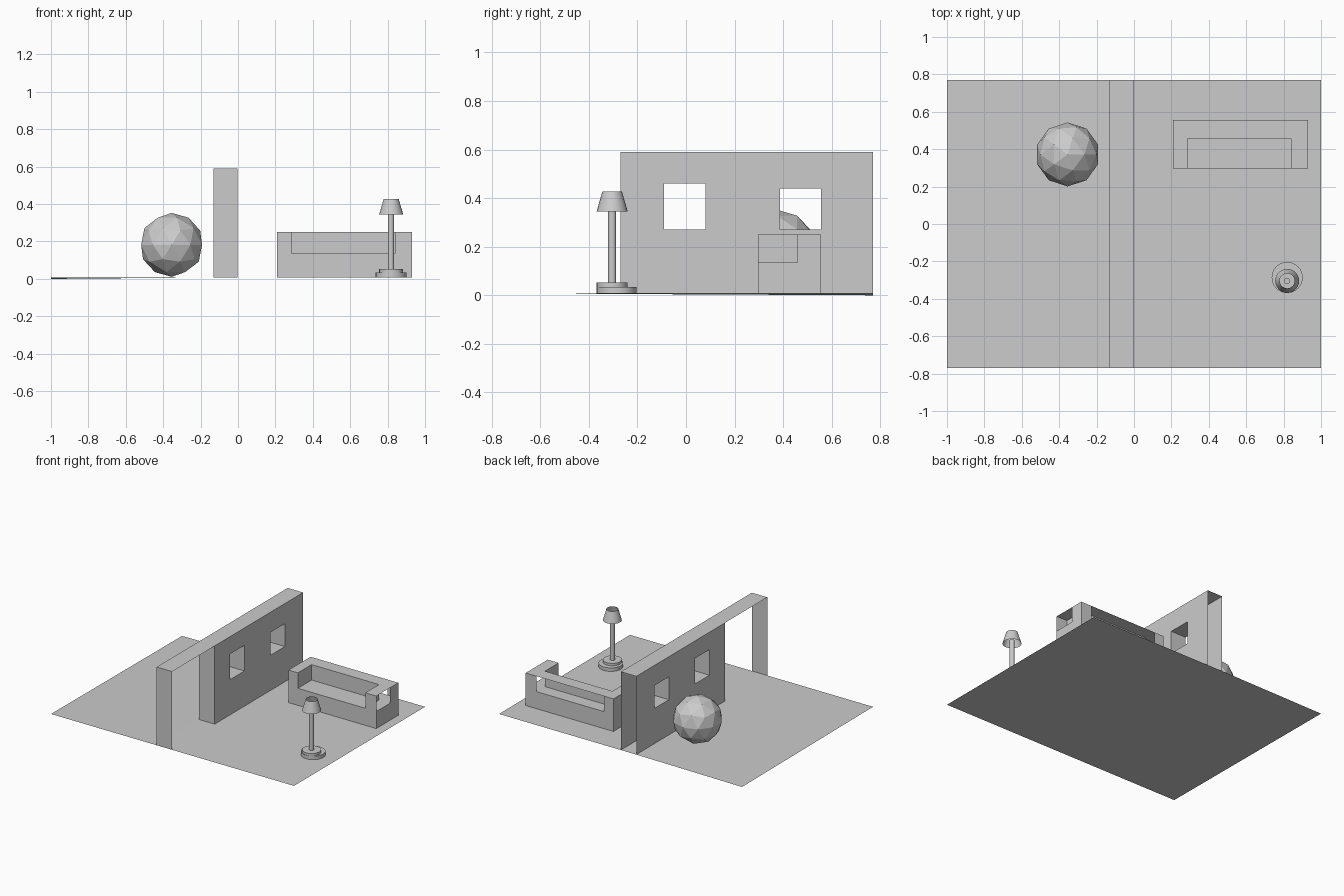
import bpy, bmesh
from mathutils import Vector

if "Cube" in bpy.data.objects:
    bpy.data.objects.remove(bpy.data.objects["Cube"])


def finish(bm, name):
    bmesh.ops.remove_doubles(bm, verts=bm.verts, dist=1e-5)
    me = bpy.data.meshes.new(name)
    bm.to_mesh(me)
    bm.free()
    ob = bpy.data.objects.new(name, me)
    bpy.context.collection.objects.link(ob)
    return ob


def panel(bm, axis, at, us, vs, holes=(), flip=False):
    """Flat sheet at axis=at, split along us and vs, leaving out the holes."""
    for u0, u1 in zip(us, us[1:]):
        for v0, v1 in zip(vs, vs[1:]):
            cu, cv = (u0 + u1) / 2, (v0 + v1) / 2
            if any(a < cu < b and c < cv < d for a, b, c, d in holes):
                continue
            pts = []
            for u, v in ((u0, v0), (u1, v0), (u1, v1), (u0, v1)):
                p = [u, v]
                p.insert(axis, at)
                pts.append(bm.verts.new(p))
            # (u, v) order gives +x, -y, +z normals
            bm.faces.new(pts[::-1] if flip else pts)


def cylinder(name, x, y, z0, z1, r0, r1, caps=True):
    bm = bmesh.new()
    bmesh.ops.create_cone(bm, cap_ends=caps, segments=24,
                          radius1=r0, radius2=r1, depth=z1 - z0)
    bmesh.ops.translate(bm, verts=bm.verts, vec=Vector((x, y, (z0 + z1) / 2)))
    ob = finish(bm, name)
    bpy.context.view_layer.objects.active = ob
    ob.select_set(True)
    bpy.ops.object.shade_smooth_by_angle()
    ob.select_set(False)
    return ob


X, Y, Z = 0, 1, 2
FLOOR = 0.008

# floor: two sheets meeting under the wall, one corner dipping slightly
bm = bmesh.new()
panel(bm, Z, FLOOR, [-1, -0.13, 1], [-0.77, 0.77])
floor = finish(bm, "floor")
for v in floor.data.vertices:
    if v.co.x < -0.9 and v.co.y > 0:
        v.co.z = 0

# wall: hollow, two windows, doorway gap at the front, open back end
bm = bmesh.new()
windows = [(-0.09, 0.08, 0.27, 0.46), (0.387, 0.555, 0.27, 0.44)]
ys = [-0.27, -0.09, 0.08, 0.387, 0.555, 0.77]
zs = [FLOOR, 0.27, 0.44, 0.46, 0.59]
wx = [-0.13, -0.003]
panel(bm, X, wx[1], ys, zs, windows)
panel(bm, X, wx[0], ys, zs, windows, flip=True)
panel(bm, Z, 0.59, wx, [-0.77] + ys)
for y in (-0.77, -0.27):
    panel(bm, Y, y, wx, [FLOOR, 0.59])
for y0, y1, z0, z1 in windows:
    panel(bm, Y, y0, wx, [z0, z1], flip=True)
    panel(bm, Y, y1, wx, [z0, z1])
    panel(bm, Z, z0, wx, [y0, y1])
    panel(bm, Z, z1, wx, [y0, y1], flip=True)
finish(bm, "wall")

# sofa: hollow shell, cut out behind the backrest and beside the arms
bm = bmesh.new()
sx = [0.208, 0.285, 0.84, 0.93]
sy = [0.297, 0.458, 0.556]
sz = [FLOOR, 0.135, 0.25]
seat_front = [(sx[1], sx[2], sz[1], sz[2])]
panel(bm, Y, sy[0], sx, sz, seat_front)
panel(bm, Y, sy[2], sx, sz, seat_front, flip=True)
arm_cut = [(sy[0], sy[1], sz[1], sz[2])]
panel(bm, X, sx[3], sy, sz, arm_cut)
panel(bm, X, sx[0], sy, sz, arm_cut, flip=True)
panel(bm, Z, sz[2], sx, sy, [(sx[1], sx[2], sy[0], sy[1])])
panel(bm, Z, sz[1], sx, sy)
panel(bm, Y, sy[1], sx[1:3], sz[1:])
panel(bm, X, sx[1], sy[:2], sz[1:])
panel(bm, X, sx[2], sy[:2], sz[1:], flip=True)
finish(bm, "sofa")

# faceted ball
bm = bmesh.new()
bmesh.ops.create_icosphere(bm, subdivisions=2, radius=0.171)
bmesh.ops.translate(bm, verts=bm.verts, vec=Vector((-0.355, 0.372, 0.182)))
finish(bm, "ball")

# floor lamp
cylinder("lamp_base", 0.819, -0.286, FLOOR, 0.034, 0.083, 0.083)
cylinder("lamp_collar", 0.819, -0.304, 0.034, 0.052, 0.064, 0.064)
cylinder("lamp_pole", 0.818, -0.304, 0.052, 0.37, 0.0165, 0.0165)
cylinder("lamp_shade", 0.819, -0.304, 0.345, 0.428, 0.064, 0.04, caps=False)
